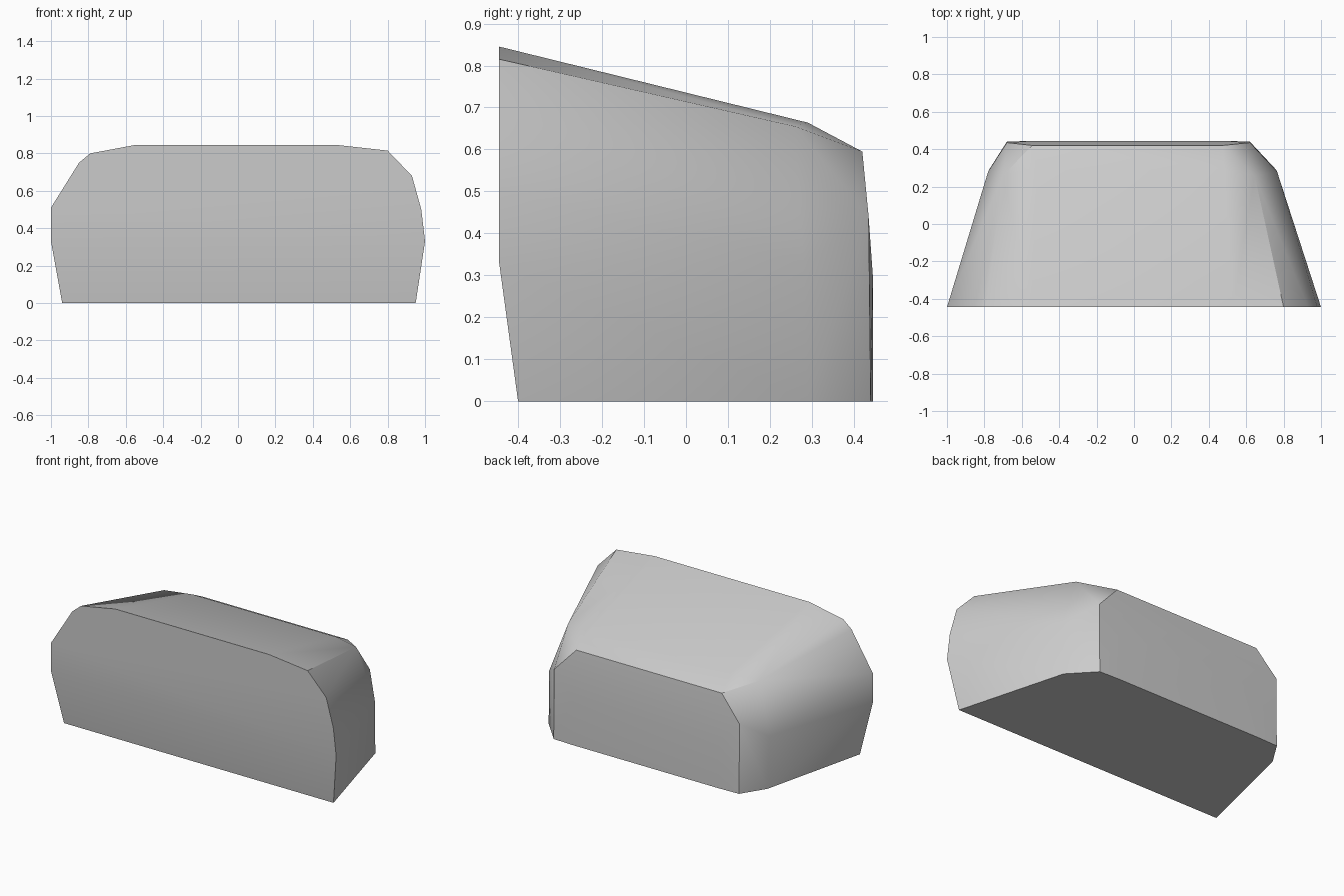
import bpy
import bmesh
import math

cube = bpy.data.objects.get("Cube")
if cube:
    bpy.data.objects.remove(cube, do_unlink=True)

stone = bpy.data.materials.new("pale_grey")
stone.use_nodes = True
grey = (0.6, 0.6, 0.6, 1)
stone.diffuse_color = grey
stone.node_tree.nodes["Principled BSDF"].inputs["Base Color"].default_value = grey

# Front outline as (x, z), leaning back below the belt line
FRONT_Y, BELT, LEAN = -0.445, 0.33, 0.045
front = [(-0.94, 0), (-1, BELT), (-1, 0.51), (-0.85, 0.75), (-0.79, 0.8),
         (-0.55, 0.845), (0.53, 0.845), (0.8, 0.815), (0.93, 0.68),
         (0.98, 0.5), (1, BELT), (0.95, 0)]
points = [(x, FRONT_Y + LEAN * max(0, 1 - z / BELT), z) for x, z in front]

# Tapered rear: (left x, right x, y, z) pairs for each level
rear = [
    (0.76, -0.775, 0.29, 0),          # side bend at the ground
    (0.765, -0.78, 0.28, BELT),       # side bend at the belt
    (0.645, -0.7, 0.26, 0.655),       # top corner
    (0.48, -0.52, 0.29, 0.664),       # top ridge
    (0.475, -0.545, 0.42, 0.595),     # back upper edge
    (0.62, -0.68, 0.435, 0.44),       # back corner, upper end
    (0.62, -0.68, 0.44, 0),           # back corner, ground
    (0.48, -0.54, 0.445, 0.3),        # back bulge
    (0.48, -0.54, 0.445, 0),
]
for left, right, y, z in rear:
    points += [(left, y, z), (right, y, z)]

# Wrap the outlines in a convex skin
bm = bmesh.new()
for p in points:
    bm.verts.new(p)
result = bmesh.ops.convex_hull(bm, input=bm.verts)
loose = {g for g in result["geom_interior"] + result["geom_unused"]
         if isinstance(g, bmesh.types.BMVert)}
bmesh.ops.delete(bm, geom=list(loose), context='VERTS')
bmesh.ops.dissolve_limit(bm, angle_limit=math.radians(1), verts=bm.verts, edges=bm.edges)
bmesh.ops.recalc_face_normals(bm, faces=bm.faces)
mesh = bpy.data.meshes.new("stone_block")
bm.to_mesh(mesh)
bm.free()
mesh.materials.append(stone)

block = bpy.data.objects.new("stone_block", mesh)
bpy.context.collection.objects.link(block)
bpy.ops.object.select_all(action='DESELECT')
block.select_set(True)
bpy.context.view_layer.objects.active = block
bpy.ops.object.shade_smooth_by_angle(angle=math.radians(32))
